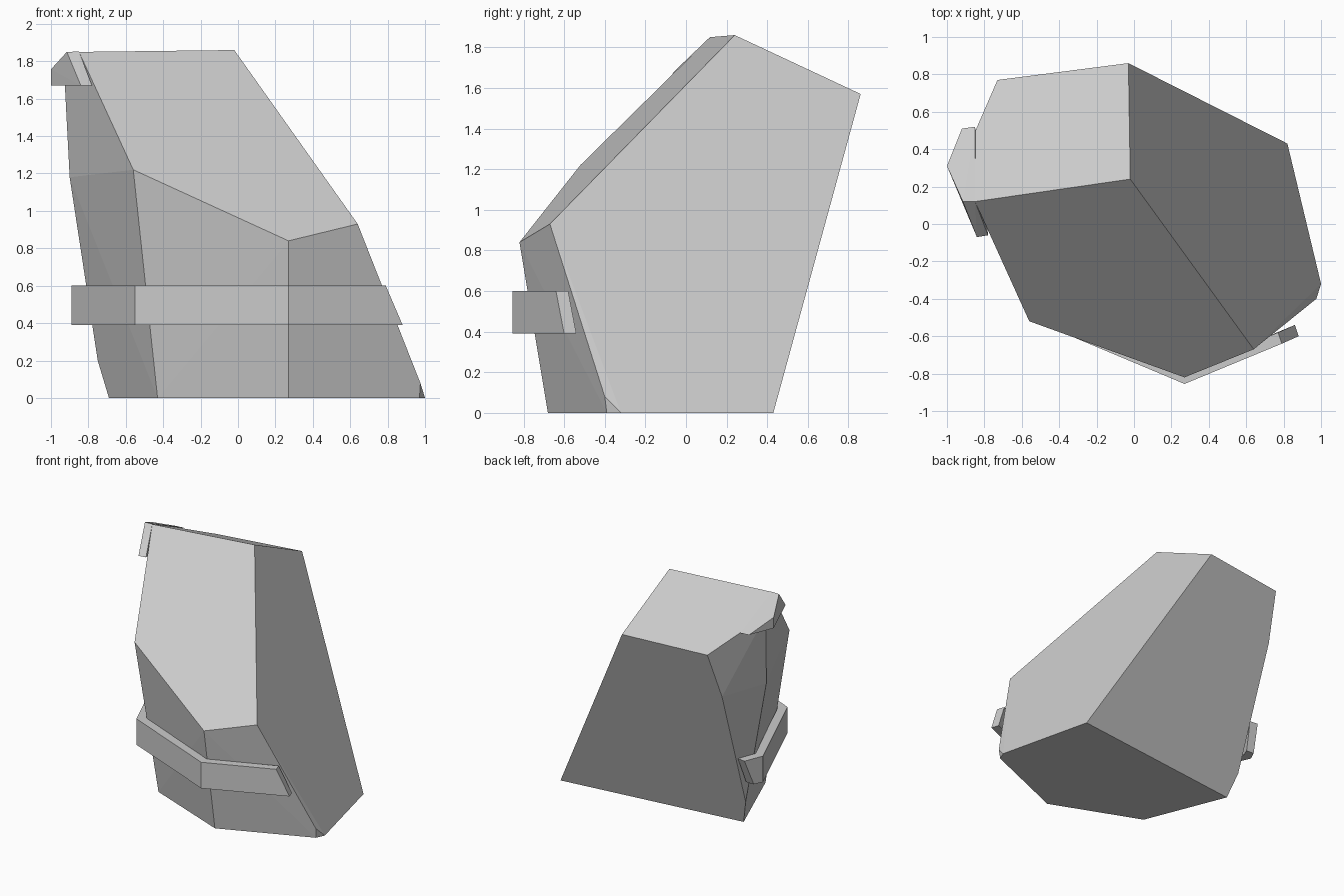
import bpy
import bmesh

if "Cube" in bpy.data.objects:
    bpy.data.objects.remove(bpy.data.objects["Cube"], do_unlink=True)

# Single stone colour
stone = bpy.data.materials.new("light grey stone")
stone.use_nodes = True
grey = (0.6, 0.6, 0.6, 1)
stone.diffuse_color = grey
stone.node_tree.nodes["Principled BSDF"].inputs["Base Color"].default_value = grey


def finish(name, bm):
    bmesh.ops.recalc_face_normals(bm, faces=bm.faces[:])
    mesh = bpy.data.meshes.new(name)
    bm.to_mesh(mesh)
    bm.free()
    mesh.materials.append(stone)
    obj = bpy.data.objects.new(name, mesh)
    bpy.context.collection.objects.link(obj)
    return obj


def hull(name, corners):
    """Faceted solid wrapped around a few corner points."""
    bm = bmesh.new()
    for c in corners:
        bm.verts.new(c)
    bmesh.ops.convex_hull(bm, input=bm.verts[:])
    bmesh.ops.dissolve_limit(bm, angle_limit=0.015, verts=bm.verts[:], edges=bm.edges[:])
    return finish(name, bm)


def loft(name, sections):
    """Skin four-point sections into a closed strip."""
    bm = bmesh.new()
    rings = [[bm.verts.new(p) for p in s] for s in sections]
    for a, b in zip(rings, rings[1:]):
        for i in range(4):
            j = (i + 1) % 4
            bm.faces.new((a[i], a[j], b[j], b[i]))
    bm.faces.new(rings[0])
    bm.faces.new(rings[-1])
    return finish(name, bm)


# Main faceted rock
top = [(-0.02, 0.24, 1.86), (-0.85, 0.12, 1.85), (-0.93, 0.31, 1.755),
       (-0.73, 0.77, 1.555), (-0.03, 0.86, 1.57)]
middle = [(-0.56, -0.52, 1.22), (0.27, -0.82, 0.84), (0.64, -0.67, 0.93),
          (-0.90, 0.26, 1.18), (-0.77, 0.64, 1.18),
          (-0.75, 0.31, 0.2), (0.975, -0.40, 0.08)]
base = [(-0.69, 0.25, 0), (-0.43, -0.40, 0), (0.27, -0.68, 0),
        (0.97, -0.39, 0), (1.0, -0.32, 0), (0.82, 0.43, 0)]
hull("rock_body", top + middle + base)

# Band around the front and left-hand facets, with slanted ends
LOW, HIGH = 0.39, 0.60


def section(outer_low, inner_low, outer_high=None, inner_high=None):
    outer_high = outer_high or outer_low
    inner_high = inner_high or inner_low
    return [(*outer_low, LOW), (*outer_high, HIGH),
            (*inner_high, HIGH), (*inner_low, LOW)]


loft("lower_band", [
    section((0.88, -0.60), (0.86, -0.54), (0.79, -0.64), (0.77, -0.58)),
    section((0.27, -0.855), (0.27, -0.785)),
    section((-0.55, -0.51), (-0.50, -0.455)),
    section((-0.89, 0.29), (-0.82, 0.285)),
    section((-0.858, 0.36), (-0.79, 0.36), (-0.83, 0.44), (-0.765, 0.43)),
])

# Wedge-shaped band piece at the top edge
under = 1.67
hull("upper_band", [
    (-1.0, 0.31, under), (-1.0, 0.31, 1.757),
    (-0.92, 0.51, under), (-0.85, 0.52, under),
    (-0.915, 0.12, 1.85), (-0.85, 0.12, 1.852),
    (-0.84, -0.07, under), (-0.78, -0.06, under),
])
